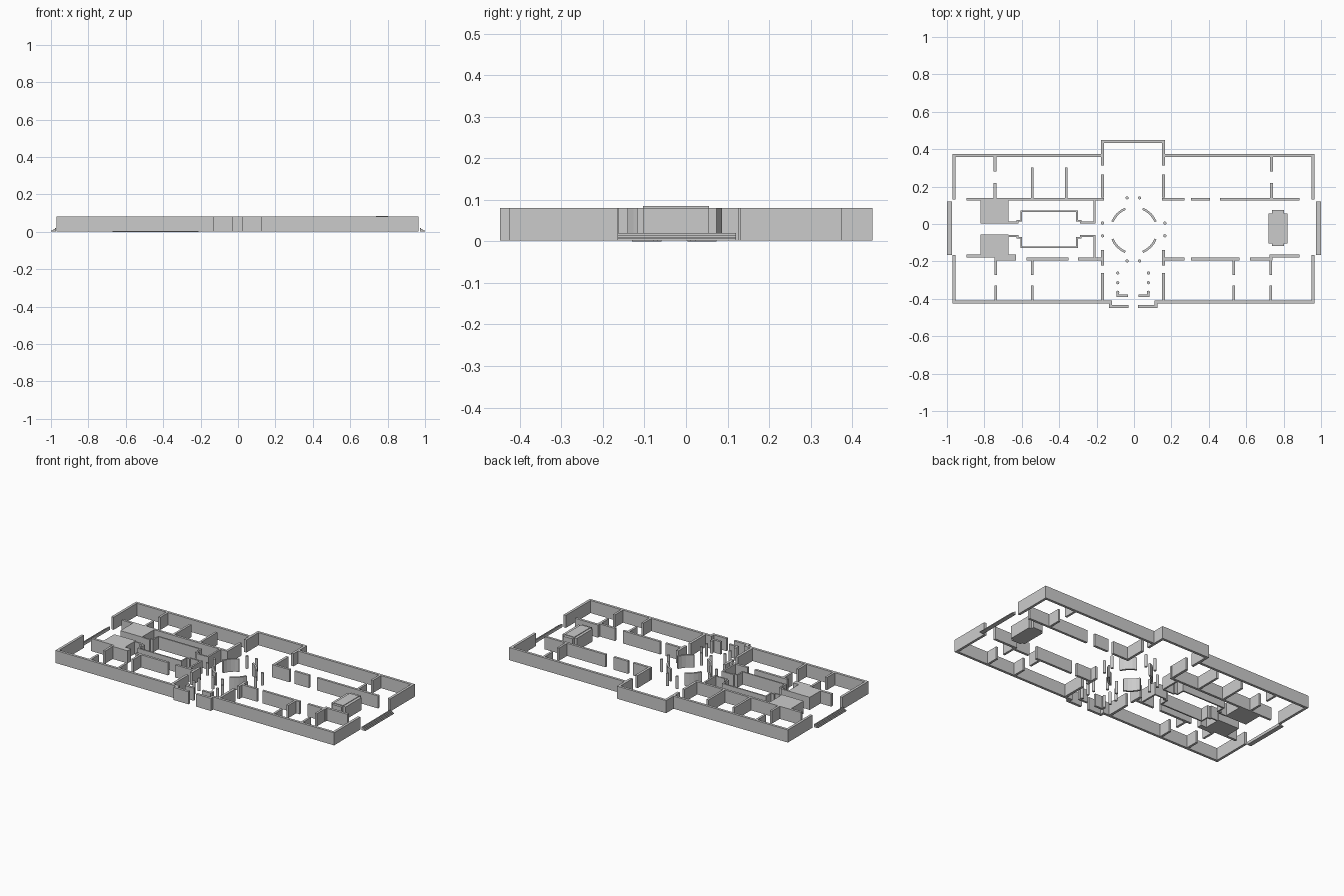
import bpy, bmesh, math

if "Cube" in bpy.data.objects:
    bpy.data.objects.remove(bpy.data.objects["Cube"])

H = 0.081   # wall height
Z0 = 0.002  # underside of the main walls


def finish(name, bm):
    bmesh.ops.recalc_face_normals(bm, faces=bm.faces)
    me = bpy.data.meshes.new(name)
    bm.to_mesh(me)
    bm.free()
    ob = bpy.data.objects.new(name, me)
    bpy.context.collection.objects.link(ob)
    return ob


def prism(bm, pts, z0, z1):
    lo = [bm.verts.new((x, y, z0)) for x, y in pts]
    hi = [bm.verts.new((x, y, z1)) for x, y in pts]
    n = len(pts)
    bm.faces.new(lo[::-1])
    bm.faces.new(hi)
    for i in range(n):
        j = (i + 1) % n
        bm.faces.new((lo[i], lo[j], hi[j], hi[i]))


def boxes(name, rects, z0=Z0, z1=H):
    bm = bmesh.new()
    for x0, x1, y0, y1 in rects:
        prism(bm, [(x0, y0), (x1, y0), (x1, y1), (x0, y1)], z0, z1)
    return finish(name, bm)


def wall(name, path, t, z0=Z0, z1=H):
    """Axis-aligned polyline wall, mitred at the corners."""
    left, right = [], []
    for i, (x, y) in enumerate(path):
        nx = ny = 0
        for a, b in ((i - 1, i), (i, i + 1)):
            if a >= 0 and b < len(path):
                dx, dy = path[b][0] - path[a][0], path[b][1] - path[a][1]
                if abs(dx) > abs(dy):
                    ny = math.copysign(t / 2, dx)
                else:
                    nx = -math.copysign(t / 2, dy)
        left.append((x + nx, y + ny))
        right.append((x - nx, y - ny))
    bm = bmesh.new()
    prism(bm, left + right[::-1], z0, z1)
    return finish(name, bm)


T = 0.016
# Outer shell: rear wall with bay, front walls with porch projection
wall("rear_outer_wall", [(-0.962, 0.13), (-0.962, 0.367), (-0.168, 0.367), (-0.168, 0.441),
                         (0.158, 0.441), (0.158, 0.367), (0.957, 0.367), (0.957, 0.13)], T)
wall("front_left_outer_wall", [(-0.962, -0.165), (-0.962, -0.417), (-0.125, -0.417),
                               (-0.125, -0.440), (-0.03, -0.440)], T)
wall("front_right_outer_wall", [(0.957, -0.165), (0.957, -0.417), (0.117, -0.417),
                                (0.117, -0.440), (0.022, -0.440)], T)

# Walls flanking the central hall
flank = []
for x in (-0.168, 0.158):
    for y0, y1 in ((0.313, 0.359), (0.141, 0.265), (-0.223, -0.14), (-0.409, -0.262)):
        flank.append((x - T / 2, x + T / 2, y0, y1))
boxes("central_hall_wall", flank)

# Long corridor walls, with door gaps
boxes("rear_corridor_wall", [(a, b, 0.125, 0.14) for a, b in
      ((-0.895, -0.16), (0.15, 0.27), (0.305, 0.405), (0.46, 0.885))])
boxes("front_corridor_wall", [(a, b, -0.195, -0.18) for a, b in
      ((-0.745, -0.63), (-0.575, -0.35), (-0.30, -0.176), (0.166, 0.27),
       (0.305, 0.565), (0.62, 0.725))])
boxes("corridor_end_wall", [(-0.895, -0.735, -0.178, -0.162), (0.725, 0.885, -0.178, -0.162),
                            (0.725, 0.741, -0.195, -0.178)])

# Room partitions
parts = []
for x in (-0.743, 0.735):
    parts += [(x - 0.007, x + 0.007, 0.28, 0.359), (x - 0.007, x + 0.007, 0.14, 0.22)]
for x in (-0.543, -0.362):
    parts.append((x - 0.007, x + 0.007, 0.14, 0.302))
for x in (-0.74, -0.543, 0.534, 0.731):
    parts += [(x - 0.007, x + 0.007, -0.272, -0.195), (x - 0.007, x + 0.007, -0.409, -0.33)]
boxes("room_partition", parts)

# Inner chamber thin walls, mirrored about the chamber axis
AXIS = -0.028
for name, s in (("chamber_rear_wall", 1), ("chamber_front_wall", -1)):
    profile = [(-0.67, 0.036), (-0.623, 0.036), (-0.623, 0.046), (-0.603, 0.046),
               (-0.603, 0.097), (-0.305, 0.097), (-0.305, 0.046), (-0.285, 0.046),
               (-0.285, 0.036), (-0.212, 0.036)]
    wall(name, [(x, AXIS + s * d) for x, d in profile], 0.009, 0, H - 0.002)
boxes("chamber_end_wall", [(-0.217, -0.206, 0.004, 0.125), (-0.217, -0.206, -0.18, -0.06)])

# Solid stair blocks
boxes("stair_block", [(-0.82, -0.67, 0.004, 0.125), (-0.82, -0.67, -0.162, -0.056),
                      (-0.735, -0.63, -0.18, -0.162)])

# Central platform on the east side
boxes("raised_block", [(0.737, 0.802, -0.103, 0.055)], Z0, 0.085)
boxes("raised_block_side", [(0.72, 0.737, -0.103, 0.055), (0.802, 0.82, -0.103, 0.055),
                            (0.737, 0.802, 0.055, 0.074), (0.737, 0.802, -0.118, -0.103)])

# Rotunda: four curved wall segments
CY = -0.034
bm = bmesh.new()
for q in range(4):
    ang = [math.radians(q * 90 + 22 + 46 * i / 4) for i in range(5)]
    pts = [(0.130 * math.cos(a), CY + 0.130 * math.sin(a)) for a in ang]
    pts += [(0.118 * math.cos(a), CY + 0.118 * math.sin(a)) for a in reversed(ang)]
    prism(bm, pts, Z0, H)
finish("rotunda_wall", bm)

# Columns around the rotunda and in the vestibule
spots = [(x, y) for x in (-0.037, 0.03) for y in (0.14, -0.197)]
spots += [(x, y) for x in (-0.168, 0.165) for y in (0.005, -0.063)]
spots += [(x, y) for x in (-0.087, 0.077) for y in (-0.262, -0.314, -0.365)]
bm = bmesh.new()
for x, y in spots:
    prism(bm, [(x + 0.0085 * math.cos(k * math.pi / 6), y + 0.0085 * math.sin(k * math.pi / 6))
               for k in range(12)], Z0, H)
finish("column", bm)

# Vestibule screen walls
wall("vestibule_left_screen", [(-0.087, -0.372), (-0.087, -0.384), (-0.033, -0.384)], 0.014)
wall("vestibule_right_screen", [(0.077, -0.372), (0.077, -0.384), (0.023, -0.384)], 0.014)

# Entrance steps at both ends
for name, s in (("left_steps", -1), ("right_steps", 1)):
    prof = [(0.972, Z0)]
    for i in range(4):
        prof += [(1 - i * 0.007, Z0 + i * 0.0045), (1 - i * 0.007, Z0 + (i + 1) * 0.0045)]
    prof.append((0.972, Z0 + 0.018))
    bm = bmesh.new()
    a = [bm.verts.new((s * x, -0.165, z)) for x, z in prof]
    f = bm.faces.new(a)
    ext = bmesh.ops.extrude_face_region(bm, geom=[f], use_keep_orig=True)
    bmesh.ops.translate(bm, vec=(0, 0.285, 0),
                        verts=[v for v in ext["geom"] if isinstance(v, bmesh.types.BMVert)])
    finish(name, bm)
